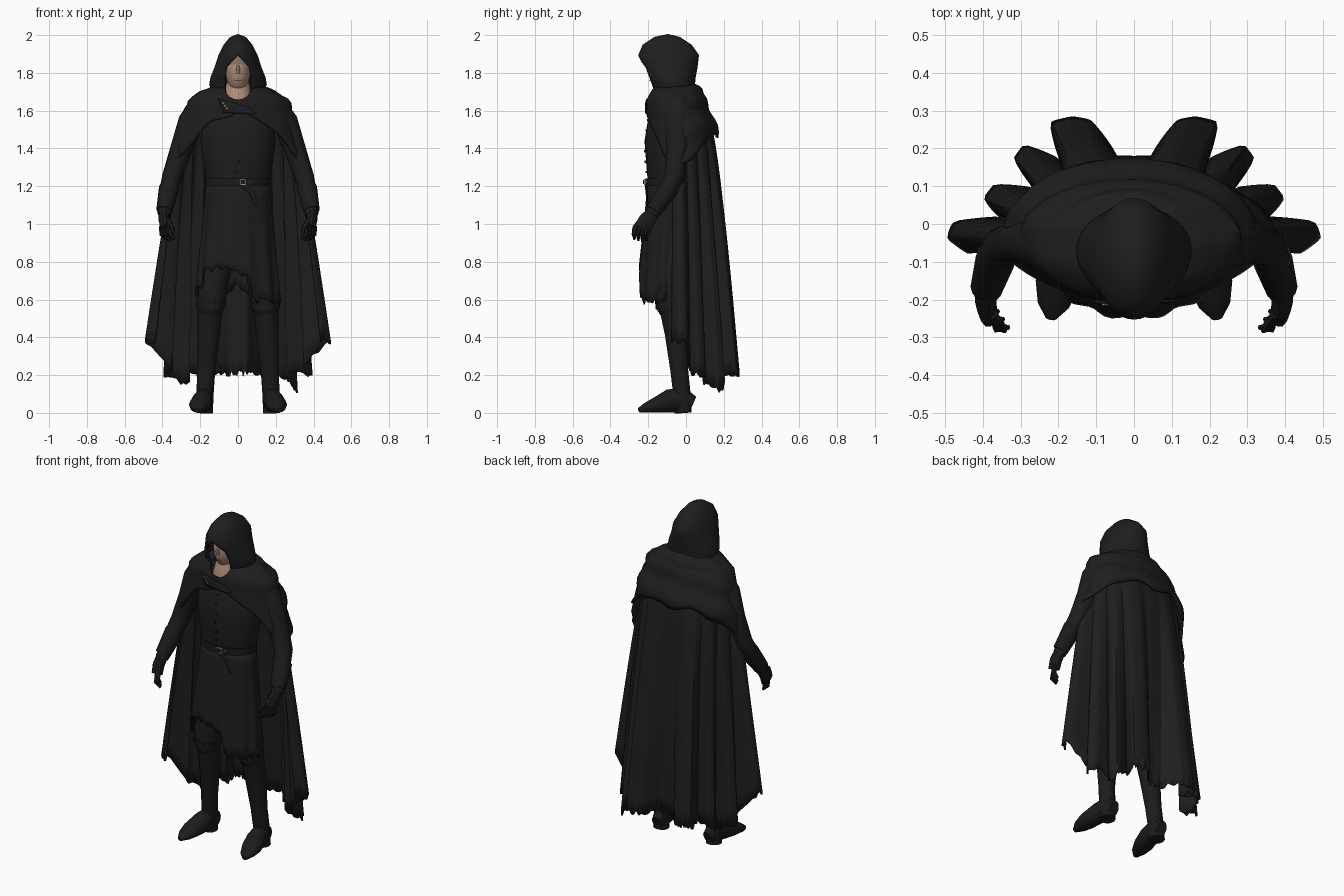
import bpy, bmesh, random
from math import sin, cos, pi, radians, asin, exp
from mathutils import Vector

random.seed(4)
cube = bpy.data.objects.get("Cube")
if cube:
    bpy.data.objects.remove(cube, do_unlink=True)


def material(name, r, g, b, rough=0.9):
    m = bpy.data.materials.new(name)
    m.use_nodes = True
    m.diffuse_color = (r, g, b, 1)
    node = m.node_tree.nodes["Principled BSDF"]
    node.inputs["Base Color"].default_value = (r, g, b, 1)
    node.inputs["Roughness"].default_value = rough
    return m


CLOTH = material("black cloth", 0.013, 0.013, 0.0135)
TUNIC = material("dark tunic", 0.012, 0.012, 0.0125)
LEATHER = material("black leather", 0.011, 0.011, 0.0115)
SKIN = material("skin", 0.44, 0.27, 0.19)
SHADE = material("dark skin", 0.24, 0.155, 0.115)
METAL = material("pale brass", 0.35, 0.25, 0.17)


def finish(name, bm, mats, thick=0, angle=45):
    bmesh.ops.recalc_face_normals(bm, faces=bm.faces)
    mesh = bpy.data.meshes.new(name)
    bm.to_mesh(mesh)
    bm.free()
    ob = bpy.data.objects.new(name, mesh)
    bpy.context.collection.objects.link(ob)
    for m in mats:
        mesh.materials.append(m)
    bpy.ops.object.select_all(action="DESELECT")
    ob.select_set(True)
    bpy.context.view_layer.objects.active = ob
    bpy.ops.object.shade_smooth_by_angle(angle=radians(angle))
    if thick:
        mod = ob.modifiers.new("thickness", "SOLIDIFY")
        mod.thickness, mod.offset = thick, 0
    return ob


def sheet(name, func, nu, nv, mat, wrap=False, thick=0.01):
    """Cloth sheet: u runs -1..1 around from the back, v runs 0..1 downwards."""
    bm = bmesh.new()
    cols = nu if wrap else nu + 1
    rows = [[bm.verts.new(func(2 * i / nu - 1, j / nv)) for i in range(cols)]
            for j in range(nv + 1)]
    for top, low in zip(rows, rows[1:]):
        for i in range(nu):
            k = (i + 1) % cols
            bm.faces.new((top[i], top[k], low[k], low[i]))
    bmesh.ops.remove_doubles(bm, verts=bm.verts, dist=0.0002)
    return finish(name, bm, [mat], thick)


def sweep(name, pts, mats, n=12):
    """Closed tube through (x, y, z, half width, half depth)."""
    bm, rings = bmesh.new(), []
    path = [Vector(p[:3]) for p in pts]
    for i, p in enumerate(pts):
        d = (path[min(i + 1, len(path) - 1)] - path[max(i - 1, 0)]).normalized()
        side = (Vector((1, 0, 0)) - d * d.x).normalized()
        other = d.cross(side)
        rings.append([bm.verts.new(path[i] + side * p[3] * cos(2 * pi * k / n)
                                   + other * p[-1] * sin(2 * pi * k / n)) for k in range(n)])
    for a, b in zip(rings, rings[1:]):
        for k in range(n):
            bm.faces.new((a[k], a[(k + 1) % n], b[(k + 1) % n], b[k]))
    bm.faces.new(rings[0])
    bm.faces.new(rings[-1])
    return finish(name, bm, mats)


def table(rows, x):
    """Piecewise linear lookup; the first item of each row is the key."""
    for a, b in zip(rows, rows[1:]):
        if x <= b[0]:
            f = max(0, (x - a[0]) / (b[0] - a[0]))
            return [p + (q - p) * f for p, q in zip(a[1:], b[1:])]
    return list(rows[-1][1:])


def smooth(x):
    x = min(1, max(0, x))
    return x * x * (3 - 2 * x)


def box(name, loc, size, mat):
    bm = bmesh.new()
    bmesh.ops.create_cube(bm, size=1)
    for v in bm.verts:
        v.co = Vector(c * s for c, s in zip(v.co, size)) + Vector(loc)
    return finish(name, bm, [mat], angle=30)


# Long cloak with deep folds and a ragged hem: (degrees from the back, fold)
FOLDS = [(0, -.35), (11, -.33), (19, 0), (25, .07), (33, .11), (40, -.18), (47, .1),
         (53, .09), (60, -.18), (66, .09), (71, .07), (77, -.14), (82, .12), (88, .14), (94, .02)]
tatter = {}


def cloak(u, v):
    deg = 94 * u
    a, t = abs(deg), radians(deg)
    hem = 0.21 + 0.17 * smooth((a - 74) / 10) + tatter.setdefault(u, random.uniform(-0.02, 0.015))
    hem -= 0.1 * exp(-((deg - 52) / 6) ** 2) + 0.05 * exp(-((deg + 60) / 8) ** 2)
    k = 1 + table(FOLDS, a)[0] * v ** 0.8
    rx = 0.27 + (0.09 + 0.07 * smooth((a - 60) / 25)) * v ** 0.75
    ry = 0.16 + 0.18 * v ** 0.6
    return (rx * k * sin(t), -0.05 + ry * k * cos(t), 1.6 + (hem - 1.6) * v)


sheet("cloak", cloak, 150, 16, CLOTH)

# Shoulder mantle, short in front and long over the arms
MANTLE = [(0, .09, .09, -.06, 1.75), (1, .13, .12, -.055, 1.725), (2, .2, .14, -.05, 1.695),
          (3, .265, .152, -.05, 1.65), (4, .29, .168, -.034, 1.57), (5, .312, .192, -.02, 1.48),
          (6, .345, .192, -.02, 1.35), (7, .37, .18, -.03, 1.27)]
MANTLE_EDGE = [(0, .74), (25, .71), (60, .8), (95, .95), (120, .84), (150, .63), (180, .53)]


def mantle(u, v):
    t, a = pi * u, abs(180 * u)
    low = table(MANTLE_EDGE, a)[0]
    start = 0.41 * smooth((a - 130) / 50)
    s = start + (low - start) * v
    rx, ry, cy, z = table(MANTLE, 7 * s)
    k = 1 + 0.04 * sin(28 * s + 2.5 * cos(t) + t) * smooth((120 - a) / 50)
    return (rx * k * sin(t), cy + ry * k * cos(t), z + 0.008 * sin(9 * t) * v)


sheet("shoulder_mantle", mantle, 64, 18, CLOTH, wrap=True, thick=0.014)
sheet("mantle_flap", lambda u, v: (-.02 + .085 * u + .03 * v, -.207 - .006 * cos(2 * u),
                                   1.64 - .025 * u - .055 * v * (1 - .4 * u)), 8, 4, CLOTH,
      thick=0.006)
for i in range(3):
    box(f"clasp_bead_{i}", (-.08 + .01 * i, -.21, 1.64 - .013 * i), (.008, .012, .008), METAL)

# Hood with a pointed opening
HOOD = [(0, 0, 0, -.095, 0, 2.0), (1, .038, .065, -.1, 0, 1.985), (2, .072, .125, -.1, 0, 1.945),
        (3, .098, .155, -.092, 0, 1.893), (4, .118, .142, -.087, .06, 1.83),
        (5, .14, .125, -.08, .07, 1.775), (6, .147, .115, -.073, .068, 1.74),
        (7, .125, .11, -.063, .064, 1.69)]


def hood(u, v):
    rx, ry, cy, w, z = table(HOOD, 7 * v)
    t = u * (pi - (asin(min(1, w / rx)) if w else 0))
    return (rx * sin(t), cy + ry * cos(t), z)


sheet("hood", hood, 36, 14, CLOTH, thick=0.012)

# Face and neck
face = sweep("face", [(0, -.135, 1.7, .02, .025), (0, -.125, 1.72, .042, .06),
                      (0, -.11, 1.765, .06, .088), (0, -.105, 1.81, .068, .093),
                      (0, -.1, 1.84, .07, .095), (0, -.1, 1.89, .06, .08),
                      (0, -.1, 1.92, .02, .03)], [SKIN, SHADE], 20)
for p in face.data.polygons:
    p.material_index = int(p.center.z > 1.835)
sweep("nose", [(0, -.19, 1.85, .006, .005), (0, -.198, 1.815, .011, .01),
               (0, -.194, 1.795, .012, .008)], [SHADE], 8)
box("mouth", (0, -.192, 1.758), (.036, .008, .004), SHADE)
sweep("neck", [(0, -.1, 1.61, .085, .085), (0, -.1, 1.66, .08, .085),
               (0, -.09, 1.75, .06, .06)], [SKIN], 16)

# Torso and belt
sweep("torso", [(0, -.08, .9, .15, .09), (0, -.09, 1.2, .165, .11), (0, -.085, 1.3, .18, .125),
                (0, -.075, 1.43, .2, .145), (0, -.07, 1.56, .19, .13),
                (0, -.07, 1.645, .1, .08)], [TUNIC], 24)
for i in range(6):
    box(f"button_{i}", (.004 * (-1) ** i, -.201 - .016 * sin(pi * i / 6), 1.55 - .055 * i),
        (.012, .012, .012), LEATHER)
sweep("belt", [(0, -.09, 1.2, .172, .122), (0, -.09, 1.24, .174, .124)], [LEATHER], 24)
box("buckle", (.025, -.217, 1.222), (.036, .012, .03), METAL)
box("buckle_centre", (.025, -.22, 1.222), (.026, .014, .02), LEATHER)
box("belt_stud", (.06, -.21, 1.224), (.008, .012, .008), METAL)
sweep("belt_tail", [(.02, -.213, 1.21, .014, .006), (.07, -.208, 1.17, .014, .006),
                    (.1, -.204, 1.1, .012, .005)], [LEATHER], 8)

# Ragged tunic skirt; u = 0 at the back
SKIRT_HEM = [(-180, .76), (-150, .78), (-125, .74), (-100, .64), (0, .66),
             (100, .6), (150, .58), (161, .6), (164, .72), (180, .76)]
fray = {}


def skirt(u, v):
    t = pi * u
    hem = table(SKIRT_HEM, 180 * u)[0] + fray.setdefault(u, random.uniform(-.025, .025))
    k = 1 + 0.05 * v * cos(11 * t)
    return ((.166 + .05 * v) * k * sin(t), -.09 - .02 * v + (.112 + .022 * v) * k * cos(t),
            1.21 + (hem - 1.21) * v)


sheet("tunic_skirt", skirt, 72, 10, TUNIC, wrap=True, thick=0.008)

# Paired limbs
for side, s in (("left", 1), ("right", -1)):
    def limb(part, pts, mat, n=12):
        sweep(f"{side}_{part}", [(s * p[0], *p[1:]) for p in pts], [mat], n)

    limb("arm", [(.2, -.05, 1.6, .07), (.25, -.05, 1.54, .068), (.3, -.045, 1.4, .058),
                 (.35, -.06, 1.25, .052), (.372, -.11, 1.16, .047), (.39, -.18, 1.05, .036)], TUNIC)
    limb("glove_cuff", [(.365, -.09, 1.19, .054), (.39, -.17, 1.07, .043)], LEATHER)
    limb("palm", [(.39, -.175, 1.06, .03, .036), (.392, -.207, 1.02, .028, .046),
                  (.385, -.232, .975, .024, .047)], LEATHER, 10)
    for i in range(4):
        x, y = .404 - .014 * i, -.198 - .021 * i
        limb(f"finger_{i}", [(x, y, .99, .014), (x, y - .014, .945, .013),
                             (x - .03, y - .012, .908 + .006 * abs(i - 1), .007)], LEATHER, 6)
    limb("thumb", [(.375, -.24, 1.02, .016), (.35, -.272, .98, .014),
                   (.342, -.282, .945, .007)], LEATHER, 6)
    limb("thigh", [(.09, -.085, .98, .085), (.125, -.095, .75, .085), (.145, -.09, .55, .07)], CLOTH)
    limb("boot_cuff", [(.14, -.088, .61, .08), (.148, -.083, .56, .075),
                       (.15, -.078, .53, .062)], LEATHER, 14)
    limb("boot_shaft", [(.147, -.078, .57, .066), (.155, -.052, .42, .06),
                        (.168, -.035, .22, .047), (.175, -.022, .1, .046),
                        (.178, -.015, .0, .045)], LEATHER)
    limb("boot_foot", [(.172, .035, .045, .03, .045), (.176, -.02, .07, .045, .069),
                       (.188, -.09, .062, .054, .062), (.203, -.16, .041, .058, .041),
                       (.213, -.215, .026, .042, .026), (.22, -.25, .014, .014, .012)], LEATHER)
